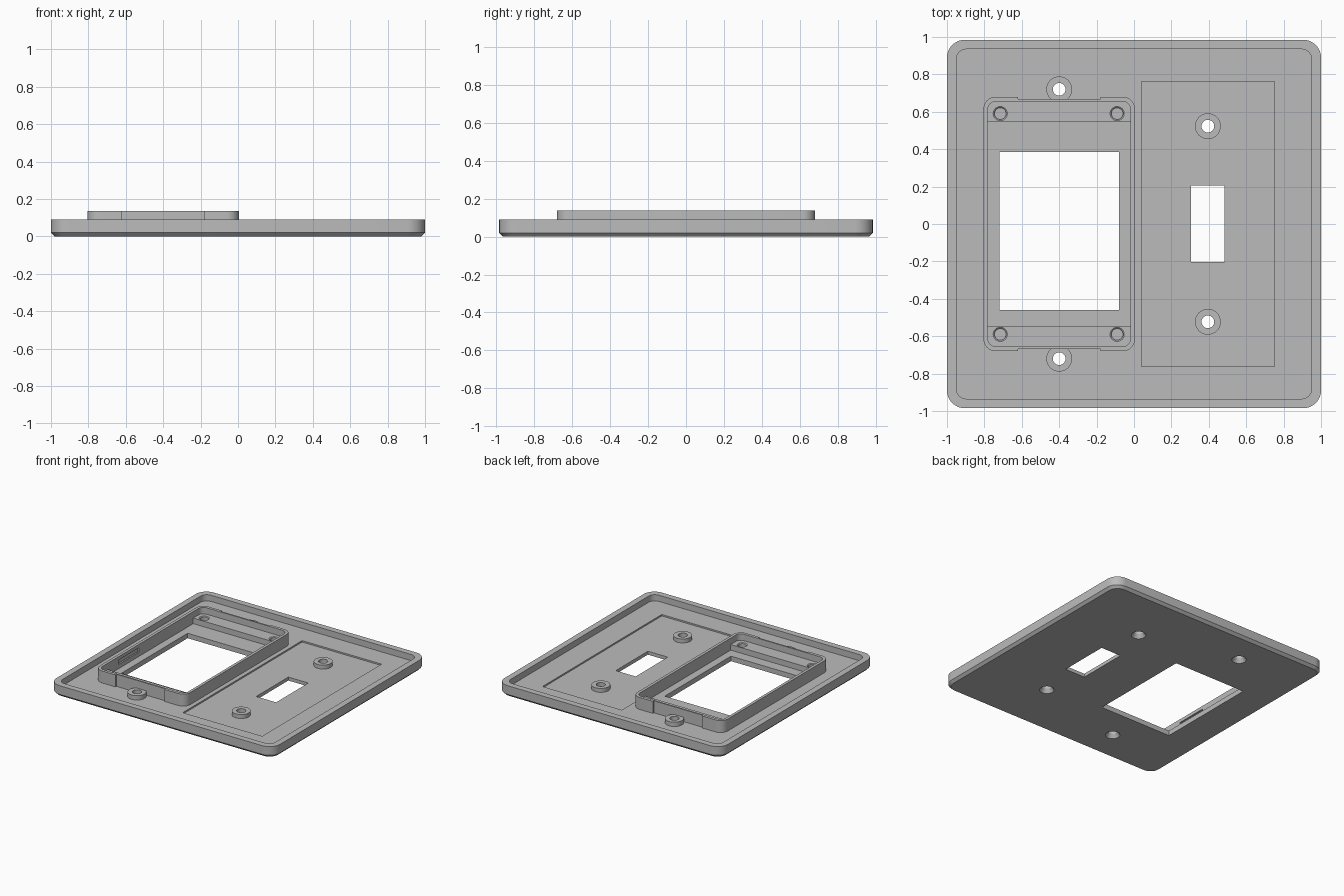
import bpy
import bmesh
import math

cube = bpy.data.objects.get("Cube")
if cube:
    bpy.data.objects.remove(cube, do_unlink=True)

grey = bpy.data.materials.new("plain_grey")
grey.use_nodes = True
grey.diffuse_color = (0.5, 0.5, 0.5, 1)
grey.node_tree.nodes["Principled BSDF"].inputs["Base Color"].default_value = (0.5, 0.5, 0.5, 1)


def loft(name, rings):
    """Solid through a stack of closed, counter-clockwise rings, bottom to top."""
    bm = bmesh.new()
    loops = [[bm.verts.new(p) for p in ring] for ring in rings]
    n = len(loops[0])
    for a, b in zip(loops, loops[1:]):
        for i in range(n):
            j = (i + 1) % n
            bm.faces.new((a[i], a[j], b[j], b[i]))
    bm.faces.new(loops[0][::-1])
    bm.faces.new(loops[-1])
    mesh = bpy.data.meshes.new(name)
    bm.to_mesh(mesh)
    bm.free()
    mesh.materials.append(grey)
    obj = bpy.data.objects.new(name, mesh)
    bpy.context.collection.objects.link(obj)
    return obj


def rounded_ring(cx, cy, hx, hy, r, z, steps=8):
    """Rounded rectangle at height z; a zero radius gives square corners."""
    if r == 0:
        return [(cx + sx * hx, cy + sy * hy, z)
                for sx, sy in ((1, 1), (-1, 1), (-1, -1), (1, -1))]
    ring = []
    for k, (sx, sy) in enumerate(((1, 1), (-1, 1), (-1, -1), (1, -1))):
        for i in range(steps + 1):
            a = math.pi / 2 * (k + i / steps)
            ring.append((cx + sx * (hx - r) + r * math.cos(a),
                         cy + sy * (hy - r) + r * math.sin(a), z))
    return ring


def block(name, x0, x1, y0, y1, z0, z1, r=0):
    args = ((x0 + x1) / 2, (y0 + y1) / 2, (x1 - x0) / 2, (y1 - y0) / 2, r)
    return loft(name, [rounded_ring(*args, z) for z in (z0, z1)])


def turned(name, x, y, profile, sides=32):
    """Round solid from (radius, height) pairs."""
    turns = [2 * math.pi * i / sides for i in range(sides)]
    return loft(name, [[(x + r * math.cos(a), y + r * math.sin(a), z) for a in turns]
                       for r, z in profile])


def combine(target, tool, operation="DIFFERENCE"):
    """Apply a boolean and discard the tool."""
    mod = target.modifiers.new("cut", "BOOLEAN")
    mod.operation, mod.solver, mod.object = operation, "EXACT", tool
    bpy.ops.object.select_all(action="DESELECT")
    bpy.context.view_layer.objects.active = target
    target.select_set(True)
    bpy.ops.object.modifier_apply(modifier=mod.name)
    bpy.data.objects.remove(tool, do_unlink=True)


FLOOR, RIM, WALL_TOP = 0.04, 0.09, 0.137
OUTLET_X, SWITCH_X = -0.4, 0.395

# Wall plate: chamfered outer edge, hollow inside the rim
plate = loft("wall_plate", [
    rounded_ring(0, 0, 0.98, 0.965, 0.075, 0),
    rounded_ring(0, 0, 1.0, 0.985, 0.095, 0.02),
    rounded_ring(0, 0, 1.0, 0.985, 0.095, RIM)])
combine(plate, block("rim_cutter", -0.95, 0.95, -0.935, 0.935, FLOOR, 0.2, 0.055))

# Shallow panel around the switch
combine(plate, block("panel_cutter", 0.04, 0.75, -0.762, 0.762, FLOOR - 0.012, 0.2))

# Screw bosses with countersunk holes
for x, y, top in ((OUTLET_X, 0.72, 0.075), (SWITCH_X, 0.523, 0.06)):
    for side in (-1, 1):
        combine(plate, turned("boss", x, side * y, [(0.069, 0.015), (0.069, top)]), "UNION")
        combine(plate, turned("screw_cutter", x, side * y,
                              [(0.06, -0.01), (0.034, 0.03), (0.034, 0.2)]))

# Window openings
combine(plate, block("outlet_cutter", -0.72, -0.08, -0.46, 0.385, -0.1, 0.3))
combine(plate, block("switch_cutter", 0.305, 0.483, -0.203, 0.207, -0.1, 0.3))

# Raised frame around the outlet
frame = block("outlet_frame", -0.805, 0.005, -0.68, 0.68, 0.03, WALL_TOP, 0.065)
combine(frame, block("frame_cutter", -0.782, -0.018, -0.656, 0.656, 0, 0.3, 0.045))
for side in (-1, 1):
    y0, y1 = sorted((side * 0.668, side * 0.8))
    combine(frame, block("relief_cutter", -0.62, -0.18, y0, y1, 0, 0.3))
combine(frame, block("slot_cutter", -0.793, -0.7, -0.41, -0.15, 0.075, 0.11))

# Ledges at both ends of the frame, with blind screw holes
ledges = []
for side, name in ((-1, "front_ledge"), (1, "back_ledge")):
    y0, y1 = sorted((side * 0.545, side * 0.66))
    ledge = block(name, -0.785, -0.015, y0, y1, 0.03, 0.085)
    for x in (-0.715, -0.09):
        combine(ledge, turned("hole_cutter", x, side * 0.59,
                              [(0.031, 0.05), (0.031, 0.08), (0.038, 0.0851), (0.038, 0.1)]))
    ledges.append(ledge)

# Smooth the rounded corners and keep the edges crisp
bpy.ops.object.select_all(action="DESELECT")
for obj in [plate, frame] + ledges:
    obj.select_set(True)
bpy.context.view_layer.objects.active = plate
bpy.ops.object.shade_smooth_by_angle(angle=math.radians(30))
